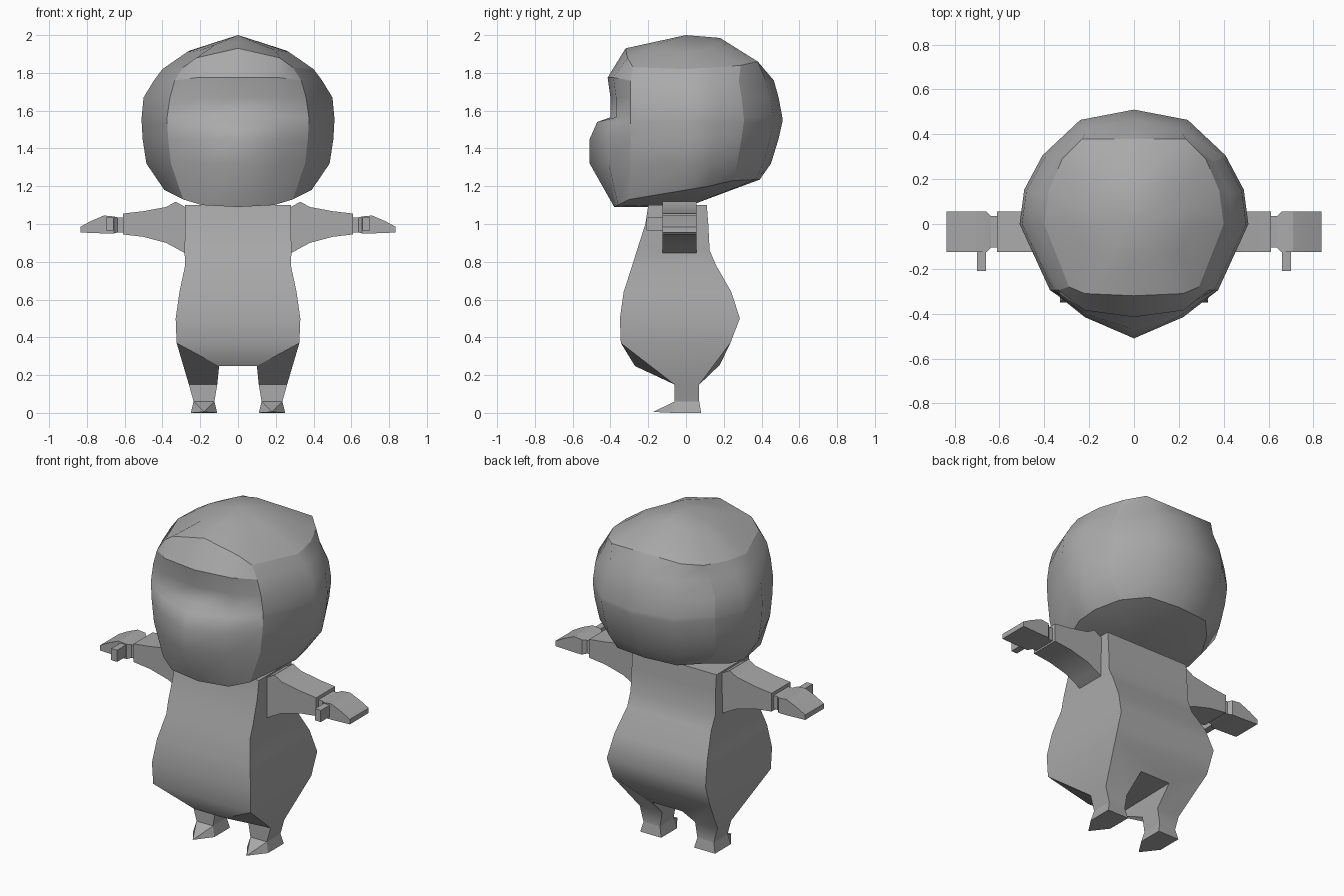
import bpy, bmesh, math

cube = bpy.data.objects.get("Cube")
if cube:
    bpy.data.objects.remove(cube, do_unlink=True)

GREY = (0.4, 0.4, 0.4, 1)
grey = bpy.data.materials.new("plain grey")
grey.use_nodes = True
grey.diffuse_color = GREY
grey.node_tree.nodes["Principled BSDF"].inputs["Base Color"].default_value = GREY


def finish(name, bm, smooth_angle):
    """Turn a bmesh into a named object, smooth below the given angle."""
    bmesh.ops.recalc_face_normals(bm, faces=bm.faces)
    mesh = bpy.data.meshes.new(name)
    bm.to_mesh(mesh)
    bm.free()
    mesh.materials.append(grey)
    obj = bpy.data.objects.new(name, mesh)
    bpy.context.collection.objects.link(obj)
    bpy.ops.object.select_all(action='DESELECT')
    obj.select_set(True)
    bpy.context.view_layer.objects.active = obj
    bpy.ops.object.shade_smooth_by_angle(angle=math.radians(smooth_angle), keep_sharp_edges=True)


def add_ring(bm, points):
    return [bm.verts.new(p) for p in points]


def bridge(bm, rings):
    """Join closed rings of equal length with quads."""
    for low, high in zip(rings, rings[1:]):
        for i in range(len(low)):
            j = (i + 1) % len(low)
            bm.faces.new((low[i], low[j], high[j], high[i]))


def crease(bm, verts):
    """Keep the edges along a run of vertices sharp."""
    for pair in zip(verts, verts[1:]):
        bm.edges.get(pair).smooth = False


def loft(name, sections, smooth_angle=25):
    bm = bmesh.new()
    rings = [add_ring(bm, s) for s in sections]
    bridge(bm, rings)
    bm.faces.new(rings[0])
    bm.faces.new(rings[-1])
    finish(name, bm, smooth_angle)


def rect(z, x0, x1, y0, y1):
    return [(x0, y0, z), (x1, y0, z), (x1, y1, z), (x0, y1, z)]


def slab(x, side, z0, z1, y0=-.125, y1=.055):
    """Upright section across an arm."""
    return [(x * side, y0, z0), (x * side, y1, z0), (x * side, y1, z1), (x * side, y0, z1)]


def flip(points, side):
    return [(x * side, y, z) for x, y, z in points]


def mirrored(half):
    """Complete a half ring running from front centre to back centre."""
    return half + flip(half[-2:0:-1], -1)


# Head: level sections given as height, front, mid front, corner x, width, back
def head_ring(z, front, mid, corner, width, back):
    brow = z + (.015 if z > 1.7 else 0)
    return mirrored([(0, front, brow), (.22, mid, brow), (corner, -.295, z), (width, 0, z),
                     (width * .96, back * .3, z), (width * .8, back * .6, z),
                     (width * .47, back * .91, z), (0, back, z)])


chin = mirrored([(0, -.38, 1.09), (.19, -.36, 1.1), (.29, -.3, 1.13), (.39, 0, 1.18),
                 (.38, .12, 1.2), (.31, .25, 1.23), (.2, .37, 1.235), (0, .39, 1.235)])
crown = mirrored([(0, -.32, 1.93), (.22, -.31, 1.88), (.29, -.28, 1.83), (.4, 0, 1.82),
                  (.38, .15, 1.83), (.32, .29, 1.84), (.23, .38, 1.86), (0, .38, 1.86)])
cap = mirrored([(0, -.16, 1.965), (.12, -.15, 1.95), (.2, -.12, 1.92), (.27, 0, 1.91),
                (.25, .08, 1.92), (.2, .14, 1.93), (.11, .18, 1.965), (0, .18, 1.985)])
levels = [(1.32, -.51, -.41, .355, .485, .45), (1.45, -.51, -.415, .37, .505, .49),
          (1.54, -.47, -.4, .375, .51, .51), (1.565, -.4, -.37, .375, .51, .51),
          (1.67, -.4, -.37, .36, .5, .49), (1.76, -.415, -.385, .335, .445, .465)]
bm = bmesh.new()
rings = [add_ring(bm, r) for r in [chin] + [head_ring(*v) for v in levels] + [crown, cap]]
bridge(bm, rings)
for ring, tip in ((rings[0], (0, 0, 1.09)), (rings[-1], (0, 0, 2))):
    centre = bm.verts.new(tip)
    for i, v in enumerate(ring):
        bm.faces.new((v, ring[(i + 1) % len(ring)], centre))
# Sharp outlines: chin, crown, brow, the sides of the face and the back panel
shell = rings[:-1]
for ring in (shell[0], shell[-1]):
    crease(bm, ring + ring[:1])
brow = shell[-2]
crease(bm, [brow[-2], brow[-1], brow[0], brow[1], brow[2]])
for column in (2, 5, -2, -5):
    crease(bm, [ring[column] for ring in shell])
finish("head", bm, 120)

# Torso: box sections given as height, half width, front, back
torso = [(.37, .325, -.345, .235), (.5, .33, -.35, .285),
         (.64, .31, -.33, .24), (.78, .28, -.285, .16), (.86, .283, -.26, .125),
         (1.0, .28, -.215, .118), (1.1, .28, -.2, .11)]
bm = bmesh.new()
rings = [add_ring(bm, rect(z, -w, w, f, b)) for z, w, f, b in torso]
bridge(bm, rings)
bm.faces.new(rings[-1])

# Belly, seat and crotch panels under the torso
hip = rings[0]
crotch = add_ring(bm, [(-.1, -.27, .248), (.1, -.27, .248), (.1, .18, .255), (-.1, .18, .255)])
bm.faces.new(crotch)
for a, b in ((0, 1), (2, 3)):
    bm.faces.new((hip[a], hip[b], crotch[b], crotch[a]))

# Legs grow out of the hips
for side, front, back in ((-1, 0, 3), (1, 1, 2)):
    thigh = [crotch[front], hip[front], hip[back], crotch[back]]
    shin = [add_ring(bm, flip(rect(z, x0, x1, -.06, .07), side))
            for z, x0, x1 in ((.15, .11, .26), (.06, .125, .235))]
    bridge(bm, [thigh, shin[0], shin[1]])
    bm.faces.new(shin[1])
    crease(bm, thigh[:2])
    crease(bm, [thigh[3], thigh[0]])
    crease(bm, shin[0][:2])
finish("torso_and_legs", bm, 45)

for side, word in ((1, "left"), (-1, "right")):
    # Foot with a pointed, sloping toe
    bm = bmesh.new()
    sole_and_ankle = rect(0, .11, .25, -.07, .08) + rect(.06, .125, .235, -.06, .07)
    add_ring(bm, flip(sole_and_ankle + [(.18, -.175, .005)], side))
    bmesh.ops.convex_hull(bm, input=bm.verts)
    finish(word + "_foot", bm, 5)

    # Sleeve, wrist, hand and thumb
    sleeve = [(.25, .83, 1.08), (.28, .845, 1.09), (.33, .873, 1.118), (.38, .9, 1.09),
              (.5, .932, 1.068), (.61, .945, 1.055)]
    loft(word + "_sleeve", [slab(x, side, a, b) for x, a, b in sleeve])
    loft(word + "_wrist", [slab(x, side, .955, 1.035, -.105, .035) for x in (.6, .65)])
    loft(word + "_hand", [slab(.637, side, .955, 1.035, -.105, .035),
                          slab(.657, side, .95, 1.04), slab(.71, side, .95, 1.045),
                          slab(.78, side, .953, 1.015), slab(.835, side, .955, .985)])
    loft(word + "_thumb", [slab(x, side, .965, 1.035, -.21, -.1) for x in (.66, .7)])
